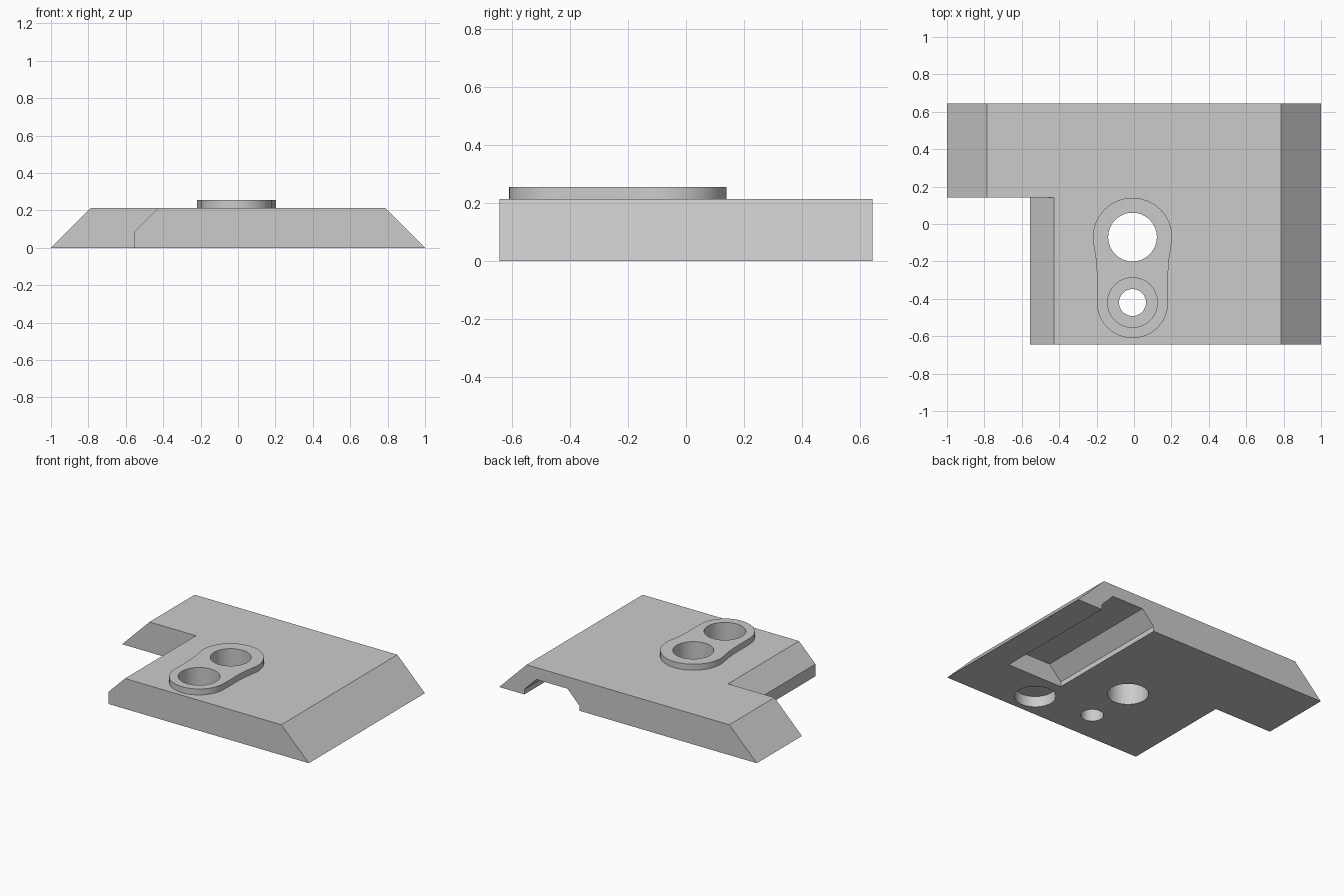
import bpy, bmesh
from math import sin, cos, radians

if "Cube" in bpy.data.objects:
    bpy.data.objects.remove(bpy.data.objects["Cube"], do_unlink=True)

GREY = (0.6, 0.6, 0.6, 1.0)
grey = bpy.data.materials.new("plain grey")
grey.use_nodes = True
grey.diffuse_color = GREY
grey.node_tree.nodes["Principled BSDF"].inputs["Base Color"].default_value = GREY

TOP = 0.213       # height of the slab
HALF = 0.643      # half depth of the slab
HOLE_X = -0.008   # line of the two upper holes


def prism(name, points, start, end, axis):
    """Extrude a 2D outline along y (outline in xz) or z (outline in xy)."""
    def place(a, b, t):
        return (a, t, b) if axis == "y" else (a, b, t)
    bm = bmesh.new()
    rings = [[bm.verts.new(place(a, b, t)) for a, b in points] for t in (start, end)]
    bm.faces.new(rings[0])
    bm.faces.new(rings[1])
    n = len(points)
    for i in range(n):
        j = (i + 1) % n
        bm.faces.new((rings[0][i], rings[0][j], rings[1][j], rings[1][i]))
    bmesh.ops.recalc_face_normals(bm, faces=bm.faces)
    mesh = bpy.data.meshes.new(name)
    bm.to_mesh(mesh)
    bm.free()
    mesh.materials.append(grey)
    obj = bpy.data.objects.new(name, mesh)
    bpy.context.collection.objects.link(obj)
    return obj


def arc(x, y, radius, first, last, steps):
    angles = [radians(first + (last - first) * i / steps) for i in range(steps + 1)]
    return [(x + radius * cos(a), y + radius * sin(a)) for a in angles]


def drill(name, x, y, radius, bottom, top):
    return prism(name, arc(x, y, radius, 0, 360, 64)[:-1], bottom, top, "z")


def combine(target, tool, operation):
    tool.hide_render = True
    mod = target.modifiers.new(tool.name, "BOOLEAN")
    mod.operation = operation
    mod.solver = "EXACT"
    mod.object = tool
    bpy.context.view_layer.objects.active = target
    bpy.ops.object.modifier_apply(modifier=mod.name)
    bpy.data.objects.remove(tool, do_unlink=True)


# Slab with sloping sides
slab = prism("bevelled_slab",
             [(-1, 0), (1, 0), (1 - TOP, TOP), (TOP - 1, TOP)], -HALF, HALF, "y")

# Corner notch leaving a chamfered inner edge
combine(slab, prism("corner_notch",
                    [(-1.2, -0.1), (-0.555, -0.1), (-0.555, 0.085),
                     (-0.34, 0.3), (-1.2, 0.3)], -1, 0.143, "y"), "DIFFERENCE")

# Underside channel, open at the back
combine(slab, prism("channel",
                    [(0.377, -0.1), (0.805, -0.1), (0.805, 0.035), (0.712, 0.13),
                     (0.47, 0.13), (0.377, 0.035)], -0.27, 1, "y"), "DIFFERENCE")

# Raised pad around the two holes
outline = (arc(HOLE_X, -0.072, 0.212, -15, 195, 40)
           + [(HOLE_X - 0.196, -0.185), (HOLE_X - 0.191, -0.25)]
           + arc(HOLE_X, -0.42, 0.19, 180, 360, 36)
           + [(HOLE_X + 0.191, -0.25), (HOLE_X + 0.196, -0.185)])
combine(slab, prism("raised_pad", outline, 0.16, 0.255, "z"), "UNION")

# Through hole, counterbored screw hole and blind hole underneath
combine(slab, drill("through_hole", HOLE_X, -0.07, 0.13, -1, 1), "DIFFERENCE")
combine(slab, drill("counterbore", HOLE_X, -0.42, 0.133, 0.11, 1), "DIFFERENCE")
combine(slab, drill("screw_hole", HOLE_X, -0.42, 0.072, -1, 0.5), "DIFFERENCE")
combine(slab, drill("blind_hole", 0.42, -0.47, 0.13, -1, 0.075), "DIFFERENCE")

# Smooth round walls, crisp edges
bpy.ops.object.select_all(action="DESELECT")
slab.select_set(True)
bpy.context.view_layer.objects.active = slab
bpy.ops.object.shade_smooth_by_angle(angle=radians(25))
